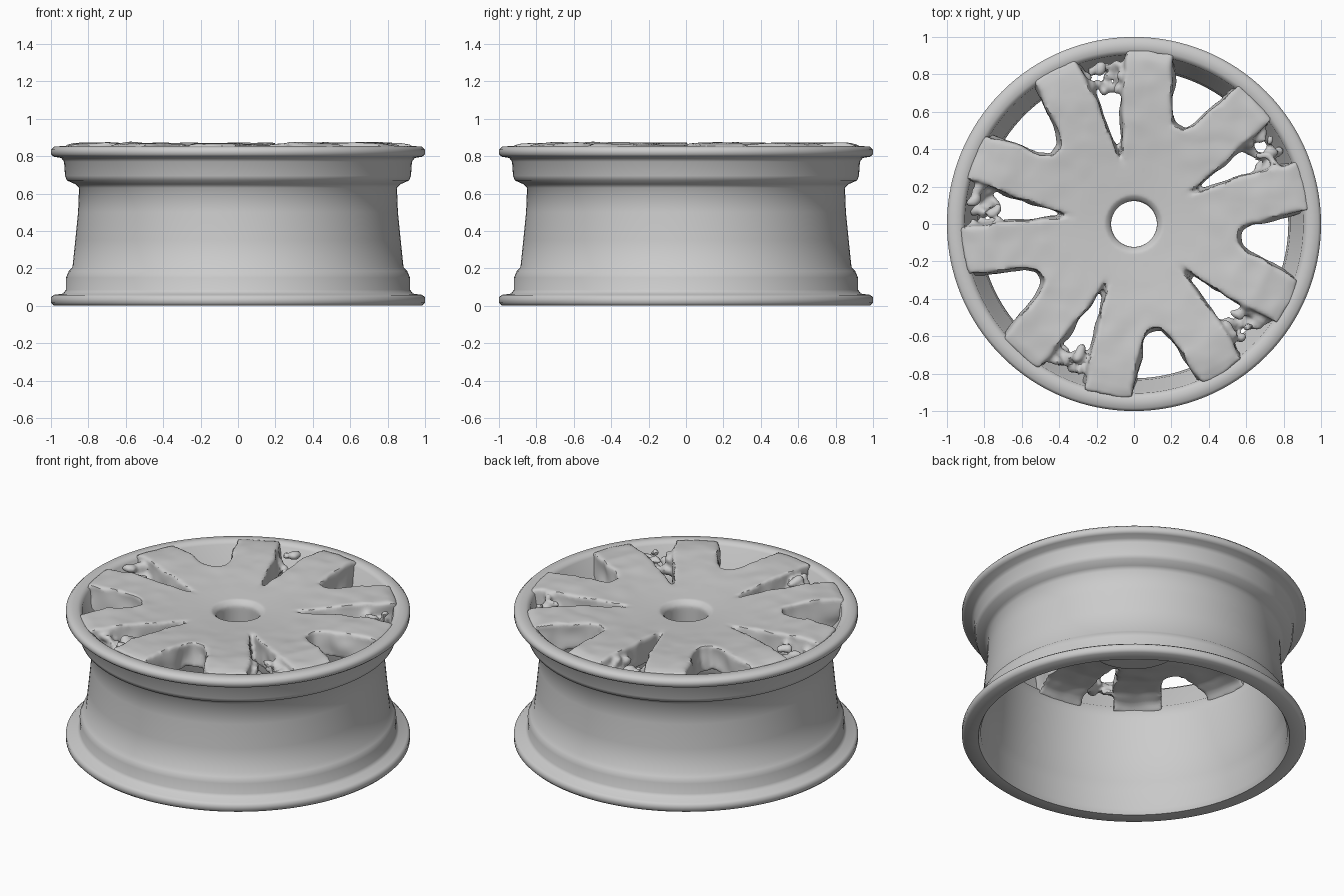
import bpy, bmesh, math, random
from mathutils import Vector, Matrix, noise

random.seed(4)
if "Cube" in bpy.data.objects:
    bpy.data.objects.remove(bpy.data.objects["Cube"])

metal = bpy.data.materials.new("light_grey_metal")
metal.use_nodes = True
GREY = (0.6, 0.6, 0.6, 1)
metal.diffuse_color = GREY
metal.node_tree.nodes["Principled BSDF"].inputs["Base Color"].default_value = GREY


def make_object(name, bm):
    bmesh.ops.recalc_face_normals(bm, faces=bm.faces)
    mesh = bpy.data.meshes.new(name)
    bm.to_mesh(mesh)
    bm.free()
    obj = bpy.data.objects.new(name, mesh)
    mesh.materials.append(metal)
    bpy.context.collection.objects.link(obj)
    return obj


def lathe(name, profile, steps):
    """Turn a closed (radius, height) profile about the z axis."""
    bm = bmesh.new()
    rings = []
    for i in range(steps):
        a = math.tau * i / steps
        rings.append([bm.verts.new((r * math.cos(a), r * math.sin(a), z)) for r, z in profile])
    n = len(profile)
    for i in range(steps):
        here, after = rings[i], rings[(i + 1) % steps]
        for j in range(n):
            k = (j + 1) % n
            bm.faces.new((here[j], after[j], after[k], here[k]))
    return make_object(name, bm)


def add_wedge(bm, bottom, top, angle):
    """Tapered cutter between two (radius, half width) outlines."""
    turn = Matrix.Rotation(math.radians(angle), 4, 'Z')
    loops = []
    for z, outline in ((0.55, bottom), (0.9, top)):
        pts = outline + [(r, -w) for r, w in reversed(outline)]
        loops.append([bm.verts.new(turn @ Vector((x, y, z))) for x, y in pts])
    low, high = loops
    bm.faces.new(low[::-1])
    bm.faces.new(high)
    for i in range(len(low)):
        j = (i + 1) % len(low)
        bm.faces.new((low[i], low[j], high[j], high[i]))


def bake(obj):
    """Replace the mesh by its modified result."""
    graph = bpy.context.evaluated_depsgraph_get()
    mesh = bpy.data.meshes.new_from_object(obj.evaluated_get(graph))
    obj.modifiers.clear()
    obj.data = mesh


def smooth(obj, angle):
    bpy.ops.object.select_all(action='DESELECT')
    obj.select_set(True)
    bpy.context.view_layer.objects.active = obj
    bpy.ops.object.shade_smooth_by_angle(angle=math.radians(angle))


# Rim barrel: outer skin upwards, then inner skin back down
outer = [(0.985, 0), (1, 0.015), (1, 0.045), (0.985, 0.058), (0.935, 0.065), (0.92, 0.085),
         (0.92, 0.15), (0.905, 0.185), (0.885, 0.205), (0.87, 0.35), (0.855, 0.5), (0.85, 0.63),
         (0.87, 0.65), (0.915, 0.67), (0.925, 0.695), (0.93, 0.77), (0.945, 0.79), (0.985, 0.797),
         (1, 0.81), (1, 0.835), (0.985, 0.85)]
inner = [(0.93, 0.855), (0.905, 0.835), (0.89, 0.73), (0.835, 0.68), (0.825, 0.6),
         (0.845, 0.35), (0.865, 0.2), (0.885, 0.15), (0.89, 0.03), (0.905, 0)]
barrel = lathe("rim_barrel", outer + inner, 128)
smooth(barrel, 50)

# Wheel face: slightly dished, with a hub pad behind and a fillet into the barrel
face = lathe("spoked_face", [(0.123, 0.6), (0.26, 0.6), (0.3, 0.67), (0.6, 0.715), (0.72, 0.71),
                             (0.8, 0.685), (0.84, 0.645), (0.9, 0.7), (0.912, 0.8), (0.935, 0.854),
                             (0.88, 0.868), (0.75, 0.872), (0.6, 0.865), (0.35, 0.845),
                             (0.15, 0.832), (0.123, 0.805)], 80)

# Gaps between the spokes: a wide window and a narrow slot in turn
window_low = [(0.6, 0.025), (0.65, 0.06), (0.76, 0.1), (0.88, 0.16), (0.99, 0.2)]
window_top = [(0.56, 0.035), (0.62, 0.08), (0.75, 0.13), (0.88, 0.185), (0.99, 0.22)]
slot_low = [(0.46, 0.005), (0.58, 0.025), (0.74, 0.06), (0.88, 0.1), (0.99, 0.12)]
slot_top = [(0.29, 0.006), (0.48, 0.035), (0.7, 0.08), (0.88, 0.13), (0.99, 0.16)]
bm = bmesh.new()
for i in range(5):
    add_wedge(bm, window_low, window_top, 65 + 72 * i)
    add_wedge(bm, slot_low, slot_top, 101 + 72 * i)
cutter = make_object("gap_cutter", bm)
cutter.hide_render = True
cut = face.modifiers.new("gaps", 'BOOLEAN')
cut.operation = 'DIFFERENCE'
cut.solver = 'EXACT'
cut.object = cutter
bake(face)
bpy.data.objects.remove(cutter)

# Ragged lumps clogging the outer part of each slot
bm = bmesh.new()
bm.from_mesh(face.data)
for i in range(5):
    turn = Matrix.Rotation(math.radians(101 + 72 * i), 4, 'Z')
    for _ in range(18):
        r = random.uniform(0.72, 0.86)
        side = random.uniform(-0.13, 0.13) * r
        spot = Vector((r, side, random.uniform(0.73, 0.835)))
        size = random.uniform(0.02, 0.034)
        place = turn @ Matrix.Translation(spot) @ Matrix.Rotation(random.uniform(-1, 1), 4, 'Z')
        stretch = Matrix.Diagonal((random.uniform(0.8, 1.8), 1, 0.9, 1))
        bmesh.ops.create_icosphere(bm, subdivisions=2, radius=size, matrix=place @ stretch)
bm.to_mesh(face.data)
bm.free()

# Fuse the face into one skin, soften it and make it gently uneven
fuse = face.modifiers.new("fuse", 'REMESH')
fuse.mode = 'VOXEL'
fuse.voxel_size = 0.013
soften = face.modifiers.new("soften", 'SMOOTH')
soften.iterations = 3
bake(face)
for v in face.data.vertices:
    r = v.co.xy.length
    amount = 0.014 * min(1, max(0, (r - 0.2) / 0.4))
    shift = noise.noise_vector(v.co * 9) * amount
    shift.z *= 0.5
    v.co += shift
face.data.materials.clear()
face.data.materials.append(metal)
smooth(face, 40)
